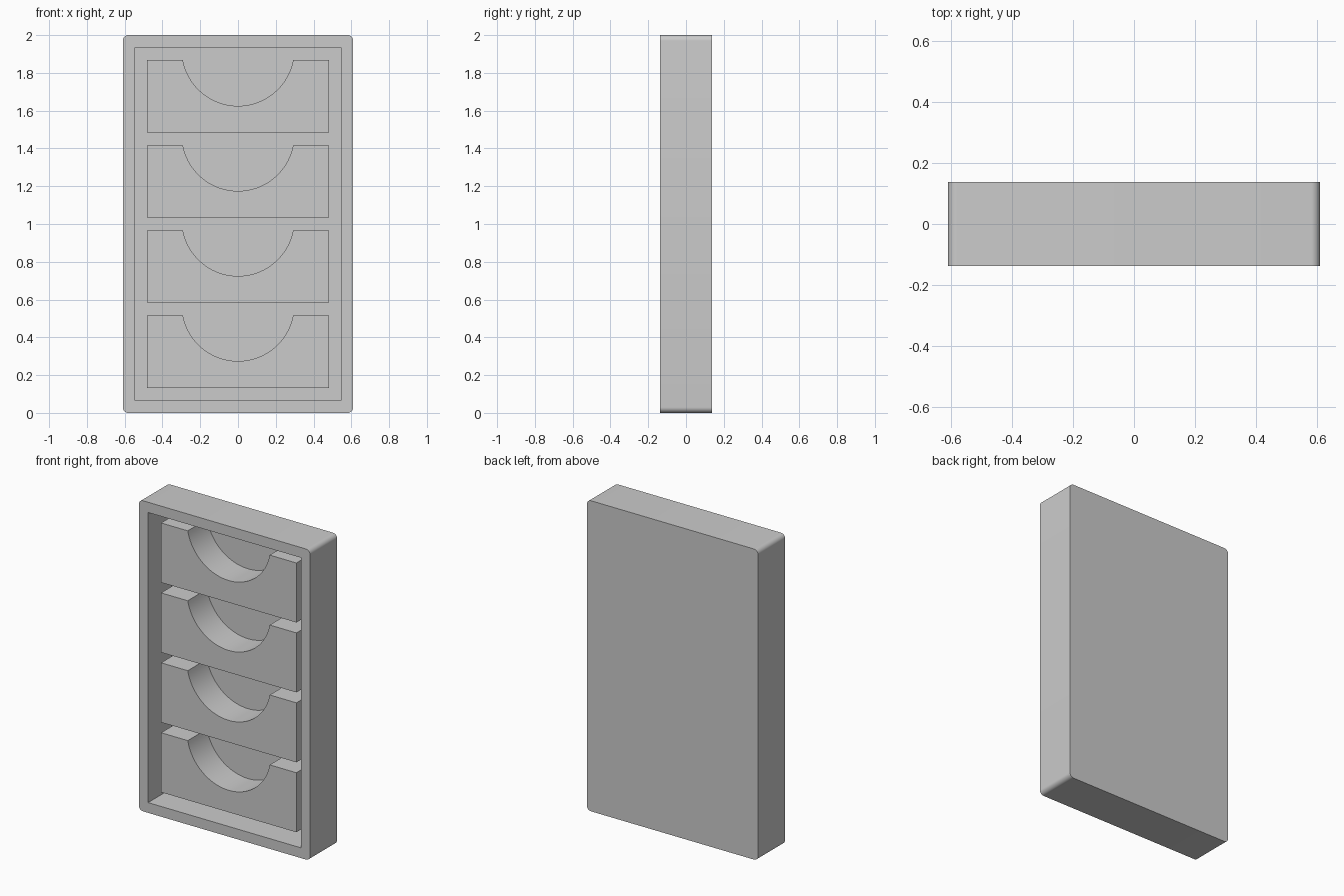
import bpy
import bmesh
from math import asin, cos, pi, sin

# Remove the default cube
cube = bpy.data.objects.get("Cube")
if cube:
    bpy.data.objects.remove(cube, do_unlink=True)

# Overall sizes
WIDTH, HEIGHT, DEPTH = 1.22, 2.0, 0.275
CORNER = 0.03
WALL = 0.066
FRONT = -DEPTH / 2
FLOOR_Y = FRONT + 0.24      # cavity floor
BLOCK_Y = FRONT + 0.043     # front of the divider blocks
BLOCK_W, GAP, COUNT = 0.964, 0.067, 4
RADIUS, LIFT = 0.297, 0.055  # notch radius, centre above block top

grey = bpy.data.materials.new("plain grey")
grey.use_nodes = True
colour = (0.6, 0.6, 0.6, 1)
grey.diffuse_color = colour
grey.node_tree.nodes["Principled BSDF"].inputs["Base Color"].default_value = colour


def prism(name, outline, y0, y1):
    """Extrude an outline of (x, z) points from y0 back to y1."""
    bm = bmesh.new()
    face = bm.faces.new([bm.verts.new((x, y0, z)) for x, z in outline])
    ext = bmesh.ops.extrude_face_region(bm, geom=[face], use_keep_orig=True)
    moved = [v for v in ext["geom"] if isinstance(v, bmesh.types.BMVert)]
    bmesh.ops.translate(bm, verts=moved, vec=(0, y1 - y0, 0))
    bmesh.ops.recalc_face_normals(bm, faces=bm.faces)
    mesh = bpy.data.meshes.new(name)
    bm.to_mesh(mesh)
    bm.free()
    mesh.materials.append(grey)
    obj = bpy.data.objects.new(name, mesh)
    bpy.context.collection.objects.link(obj)
    return obj


def arc(cx, cz, r, start, end, steps):
    angles = [start + (end - start) * i / steps for i in range(steps + 1)]
    return [(cx + r * cos(a), cz + r * sin(a)) for a in angles]


def smooth(obj):
    bpy.ops.object.select_all(action="DESELECT")
    obj.select_set(True)
    bpy.context.view_layer.objects.active = obj
    bpy.ops.object.shade_smooth_by_angle(angle=pi / 6)


# Case: rounded slab with a rectangular cavity open to the front
corners = [(1, 1), (-1, 1), (-1, -1), (1, -1)]
outline = []
for i, (sx, sz) in enumerate(corners):
    outline += arc(sx * (WIDTH / 2 - CORNER), HEIGHT / 2 + sz * (HEIGHT / 2 - CORNER),
                   CORNER, i * pi / 2, (i + 1) * pi / 2, 8)
case = prism("case", outline, FRONT, -FRONT)

opening = [(sx * (WIDTH / 2 - WALL), HEIGHT / 2 + sz * (HEIGHT / 2 - WALL))
           for sx, sz in corners]
cutter = prism("cavity_cutter", opening, FRONT - 0.1, FLOOR_Y)
cut = case.modifiers.new("cavity", "BOOLEAN")
cut.operation = "DIFFERENCE"
cut.solver = "EXACT"
cut.object = cutter
bpy.context.view_layer.objects.active = case
bpy.ops.object.modifier_apply(modifier=cut.name)
bpy.data.objects.remove(cutter, do_unlink=True)
smooth(case)

# Divider blocks with a round finger notch in the top edge
pitch = (HEIGHT - 2 * WALL - GAP) / COUNT
block_h = pitch - GAP
dip = asin(LIFT / RADIUS)
for i in range(COUNT):
    bottom = WALL + GAP + i * pitch
    top = bottom + block_h
    half = BLOCK_W / 2
    profile = [(half, top), (half, bottom), (-half, bottom), (-half, top)]
    profile += arc(0, top + LIFT, RADIUS, pi + dip, 2 * pi - dip, 40)
    smooth(prism(f"divider_block_{i + 1}", profile, BLOCK_Y, FLOOR_Y))
